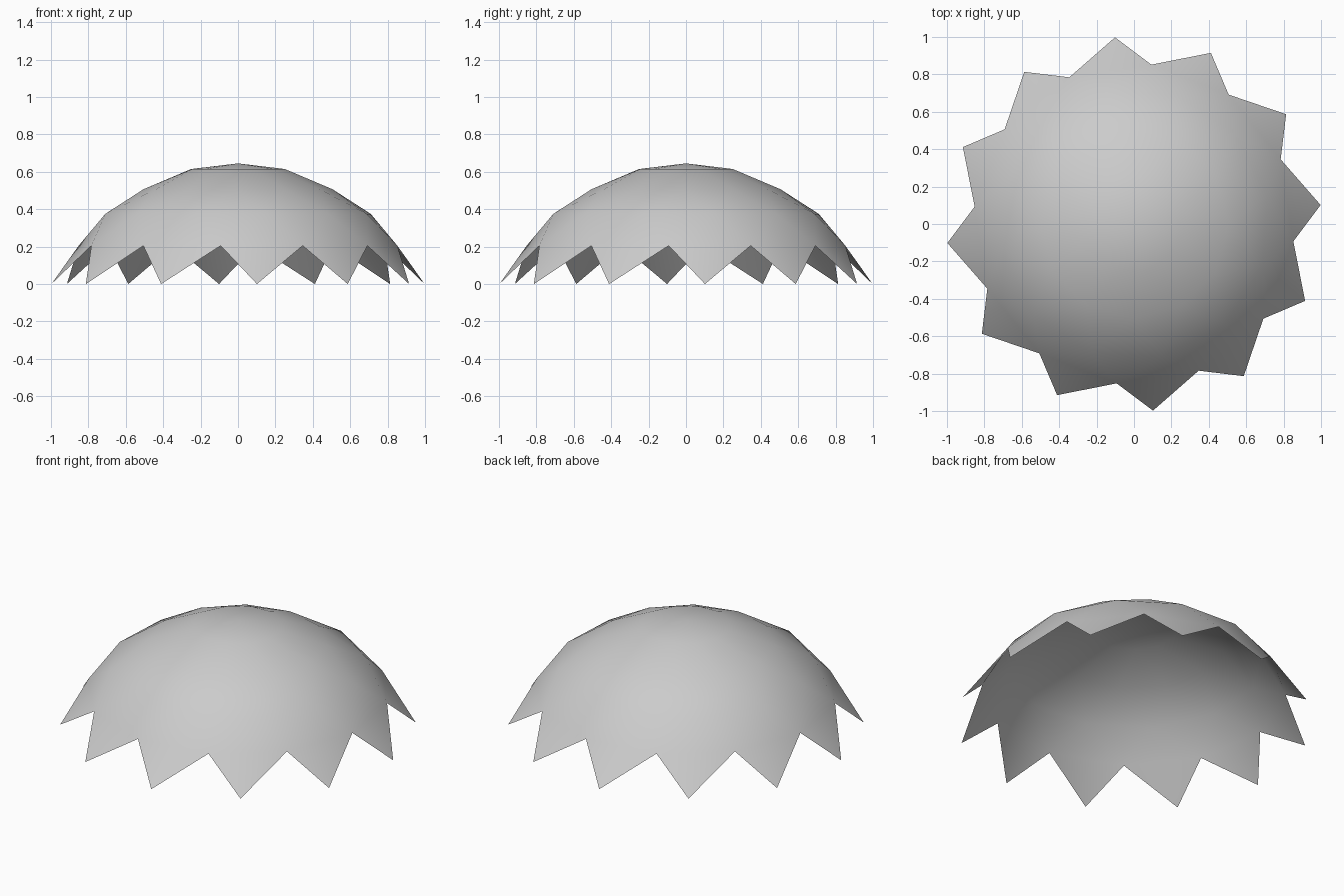
import bpy, bmesh
from math import sin, cos, radians

if "Cube" in bpy.data.objects:
    bpy.data.objects.remove(bpy.data.objects["Cube"])

SIDES = 12
STEP = 360 / SIDES
# radius, height, start angle of each ring, from crown to rim points
RINGS = [(0.256, 0.615, -12.2), (0.505, 0.507, -0.2), (0.725, 0.375, 11.8),
         (0.857, 0.205, 23.8), (1.003, 0.0, 35.8)]

bm = bmesh.new()


def ring(radius, height, start):
    angles = [radians(start + STEP * i) for i in range(SIDES)]
    return [bm.verts.new((radius * cos(a), radius * sin(a), height)) for a in angles]


# Crown fan
rings = [ring(*r) for r in RINGS]
apex = bm.verts.new((0, 0, 0.645))
for i in range(SIDES):
    bm.faces.new((apex, rings[0][i], rings[0][(i + 1) % SIDES]))

# Twisted triangle bands; the last band keeps only the downward points
for k in range(len(rings) - 1):
    upper, lower = rings[k], rings[k + 1]
    for i in range(SIDES):
        j = (i + 1) % SIDES
        bm.faces.new((upper[i], lower[i], upper[j]))
        if k < len(rings) - 2:
            bm.faces.new((upper[j], lower[i], lower[j]))

# Smooth single-sheet canopy
for f in bm.faces:
    f.smooth = True
mesh = bpy.data.meshes.new("canopy")
bm.to_mesh(mesh)
bm.free()
bpy.context.collection.objects.link(bpy.data.objects.new("canopy", mesh))
